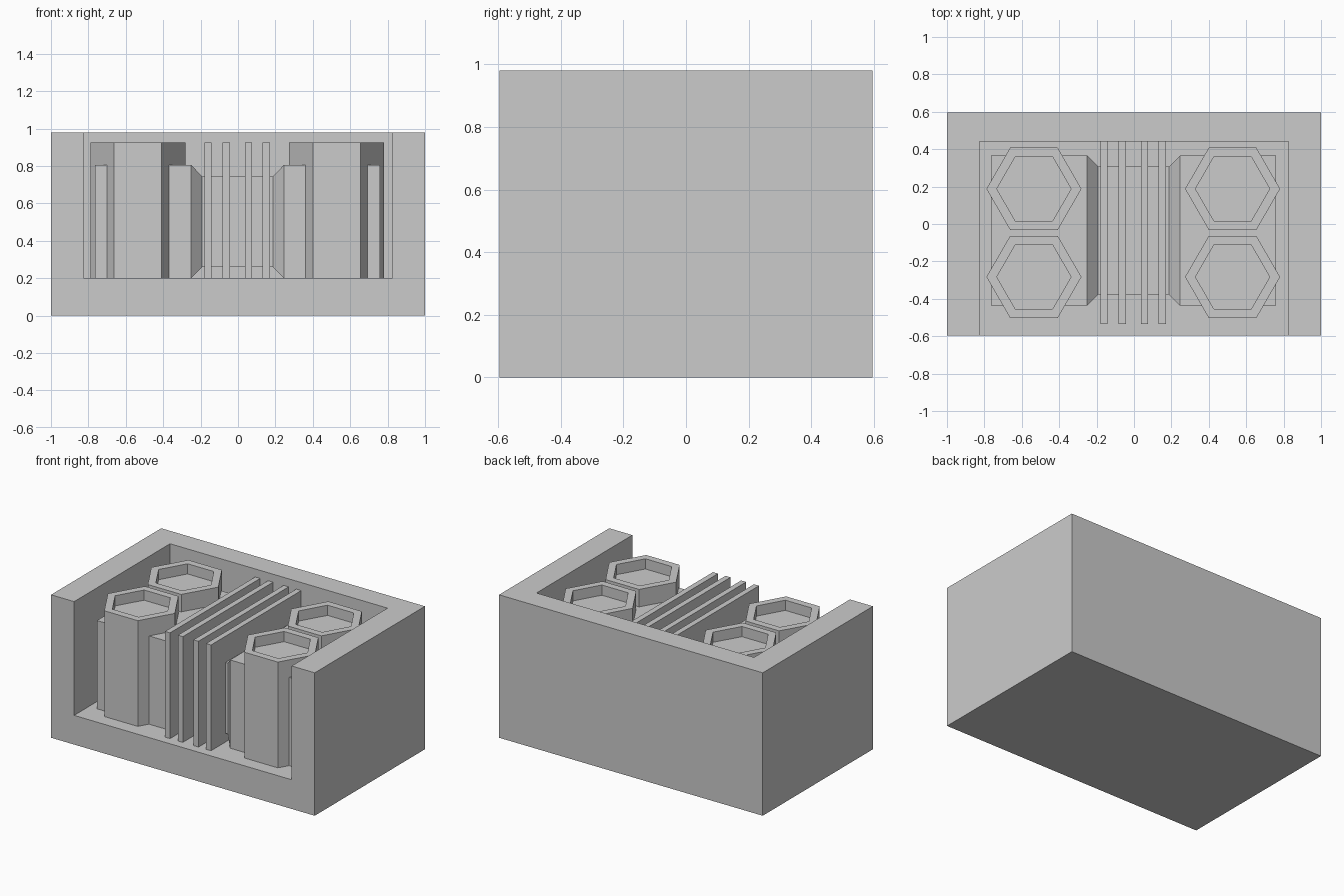
import bpy, bmesh
from math import cos, sin, pi
from mathutils import Vector

cube = bpy.data.objects.get("Cube")
if cube:
    bpy.data.objects.remove(cube, do_unlink=True)

grey = bpy.data.materials.new("plain grey")
grey.use_nodes = True
COLOUR = (0.6, 0.6, 0.6, 1)
grey.diffuse_color = COLOUR
grey.node_tree.nodes["Principled BSDF"].inputs["Base Color"].default_value = COLOUR

FLOOR = 0.2     # height of the tray floor
TALL = 0.925    # top of the cups and fins


def finish(name, bm):
    bmesh.ops.recalc_face_normals(bm, faces=bm.faces)
    mesh = bpy.data.meshes.new(name)
    bm.to_mesh(mesh)
    bm.free()
    mesh.materials.append(grey)
    obj = bpy.data.objects.new(name, mesh)
    bpy.context.collection.objects.link(obj)
    return obj


def add_box(bm, low, high):
    low, high = Vector(low), Vector(high)
    verts = bmesh.ops.create_cube(bm, size=1)["verts"]
    for v in verts:
        v.co = (low + high) / 2 + v.co * (high - low)
    return verts


def box(name, low, high):
    bm = bmesh.new()
    add_box(bm, low, high)
    return finish(name, bm)


# Tray: solid block with a pocket open at the top and front
tray = box("tray", (-1, -0.597, 0), (1, 0.597, 0.98))
cutter = box("pocket_cutter", (-0.825, -0.8, FLOOR), (0.825, 0.442, 1.2))
cutter.hide_render = True
pocket = tray.modifiers.new("pocket", "BOOLEAN")
pocket.object = cutter
pocket.operation = "DIFFERENCE"
pocket.solver = "EXACT"
bpy.context.view_layer.objects.active = tray
bpy.ops.object.modifier_apply(modifier=pocket.name)
bpy.data.objects.remove(cutter, do_unlink=True)


# Hexagonal cups with a shallow recess
def hex_cup(name, x, y, radius=0.254, inner=0.19, depth=0.07):
    bm = bmesh.new()
    ring = [bm.verts.new((x + radius * cos(i * pi / 3), y + radius * sin(i * pi / 3), FLOOR))
            for i in range(6)]
    base = bm.faces.new(ring)
    side = bmesh.ops.extrude_face_region(bm, geom=[base], use_keep_orig=True)["geom"]
    top = next(g for g in side if isinstance(g, bmesh.types.BMFace))
    for v in top.verts:
        v.co.z = TALL
    bmesh.ops.recalc_face_normals(bm, faces=bm.faces)
    bmesh.ops.inset_individual(bm, faces=[top], thickness=(radius - inner) * cos(pi / 6))
    well = bmesh.ops.extrude_discrete_faces(bm, faces=[top])["faces"][0]
    for v in well.verts:
        v.co.z = TALL - depth
    return finish(name, bm)


for side, x in (("right", -0.535), ("left", 0.527)):
    for end, y in (("back", 0.188), ("front", -0.283)):
        hex_cup(f"{side}_{end}_cup", x, y)


# Side blocks, each tapering inward to the core
def side_block(name, outer, shoulder, tip):
    bm = bmesh.new()
    low, high = sorted((outer, shoulder))
    add_box(bm, (low, -0.436, FLOOR), (high, 0.365, 0.805))
    bm.faces.ensure_lookup_table()
    face = min(bm.faces, key=lambda f: abs(f.calc_center_median().x - shoulder))
    cap = bmesh.ops.extrude_discrete_faces(bm, faces=[face])["faces"][0]
    centre = cap.calc_center_median()
    for v in cap.verts:
        v.co.x = tip
        v.co.y -= 0.058 if v.co.y > centre.y else -0.058
        v.co.z -= 0.06 if v.co.z > centre.z else -0.06
    return finish(name, bm)


side_block("right_block", -0.765, -0.25, -0.192)
side_block("left_block", 0.76, 0.245, 0.187)
box("core", (-0.192, -0.378, FLOOR + 0.06), (0.187, 0.307, 0.745))

# Upright fins across the core
for i, x in enumerate((-0.16, -0.063, 0.056, 0.151)):
    box(f"fin_{i + 1}", (x - 0.019, -0.535, FLOOR), (x + 0.019, 0.442, TALL))
